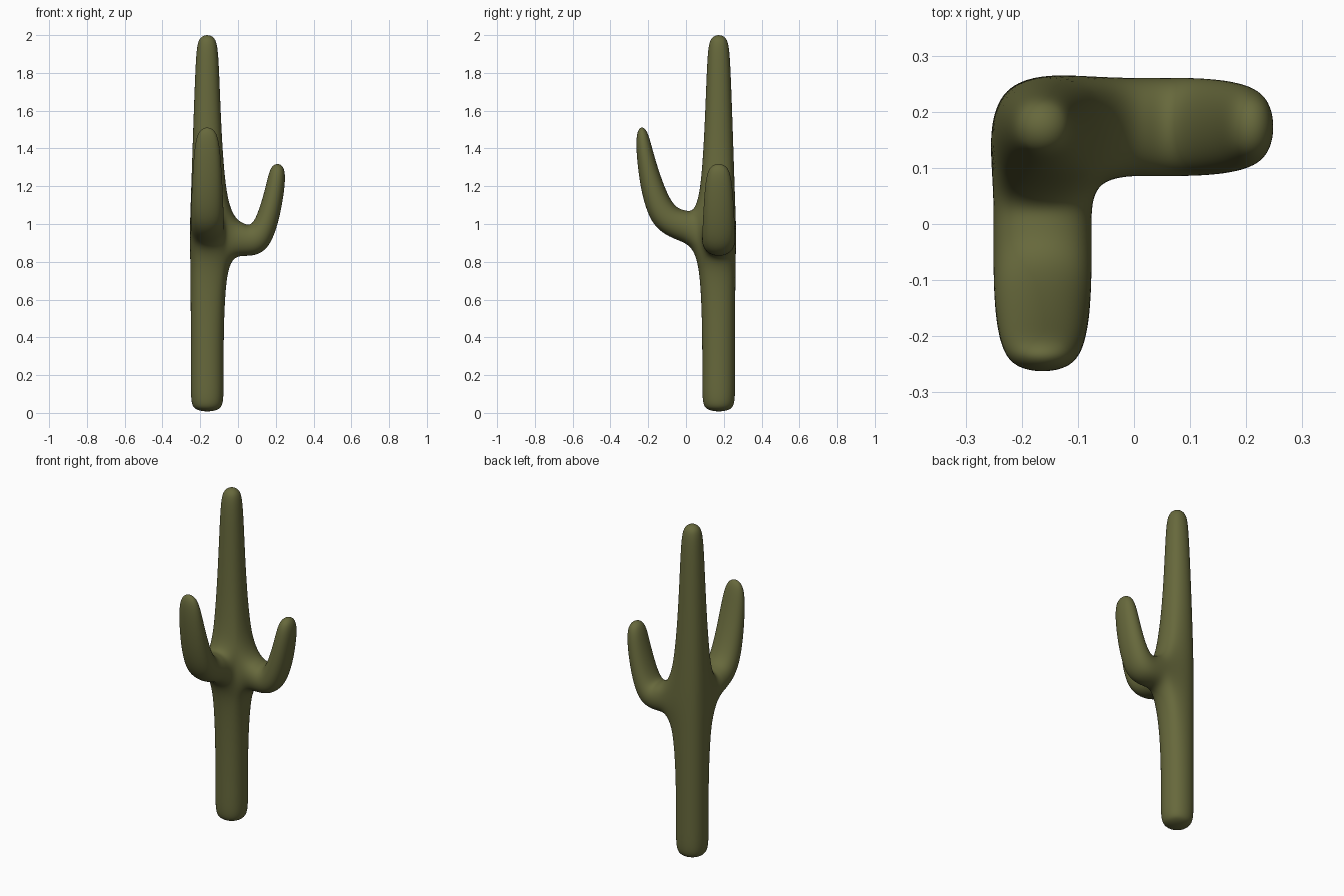
import bpy, bmesh

if "Cube" in bpy.data.objects:
    bpy.data.objects.remove(bpy.data.objects["Cube"])

CX, CY = -0.163, 0.173      # trunk axis
bm = bmesh.new()


def bridge(a, b):
    """Join two four-sided loops with quads."""
    for i in range(4):
        j = (i + 1) % 4
        bm.faces.new((a[i], a[j], b[j], b[i]))


def bridge_open(a, b, skip):
    """Join two loops but leave the listed sides open for the arms."""
    for i in range(4):
        if i not in skip:
            j = (i + 1) % 4
            bm.faces.new((a[i], a[j], b[j], b[i]))


# trunk: square cage rings (height, half width)
trunk = [(0.0, 0.0945), (0.1, 0.0945), (0.82, 0.0945),
         (1.07, 0.096), (1.88, 0.068), (2.01, 0.053)]
rings = []
for z, h in trunk:
    rings.append([bm.verts.new((CX + sx * h, CY + sy * h, z))
                  for sx, sy in ((-1, -1), (1, -1), (1, 1), (-1, 1))])
for k in range(len(rings) - 1):
    # sides 0 (front) and 1 (right) stay open where the arms grow out
    bridge_open(rings[k], rings[k + 1], (0, 1) if k == 2 else ())
bm.faces.new(rings[0])
bm.faces.new(rings[-1])


def arm(side, place, sections):
    """Grow an arm from an open trunk side; section = outer point, inner point, half width."""
    low, high = rings[2], rings[3]
    j = (side + 1) % 4
    prev = [low[side], low[j], high[j], high[side]]
    for (ou, oz), (iu, iz), w in sections:
        loop = [bm.verts.new(place(u, v, z)) for u, v, z in
                ((ou, -w, oz), (ou, w, oz), (iu, w, iz), (iu, -w, iz))]
        bridge(prev, loop)
        prev = loop
    bm.faces.new(prev)


# right arm, bending up in the xz plane
arm(1, lambda u, v, z: (u, CY + v, z), [
    ((0.03, 0.822), (0.03, 1.008), 0.095),
    ((0.185, 0.833), (0.08, 0.988), 0.096),
    ((0.26, 1.20), (0.145, 1.20), 0.082),
    ((0.25, 1.328), (0.17, 1.328), 0.056)])

# front arm, bending up in the yz plane
arm(0, lambda u, v, z: (CX + v, u, z), [
    ((0.0, 0.903), (0.0, 1.077), 0.095),
    ((-0.21, 0.955), (-0.075, 1.095), 0.096),
    ((-0.272, 1.36), (-0.17, 1.37), 0.08),
    ((-0.264, 1.523), (-0.205, 1.523), 0.054)])

bmesh.ops.recalc_face_normals(bm, faces=bm.faces[:])
for f in bm.faces:
    f.smooth = True
mesh = bpy.data.meshes.new("cactus")
bm.to_mesh(mesh)
bm.free()
cactus = bpy.data.objects.new("cactus", mesh)
bpy.context.collection.objects.link(cactus)

# smooth rounded skin
sub = cactus.modifiers.new("rounding", 'SUBSURF')
sub.levels = sub.render_levels = 4

green = bpy.data.materials.new("cactus_green")
green.diffuse_color = (0.135, 0.14, 0.045, 1)
green.use_nodes = True
green.node_tree.nodes["Principled BSDF"].inputs["Base Color"].default_value = green.diffuse_color
mesh.materials.append(green)
